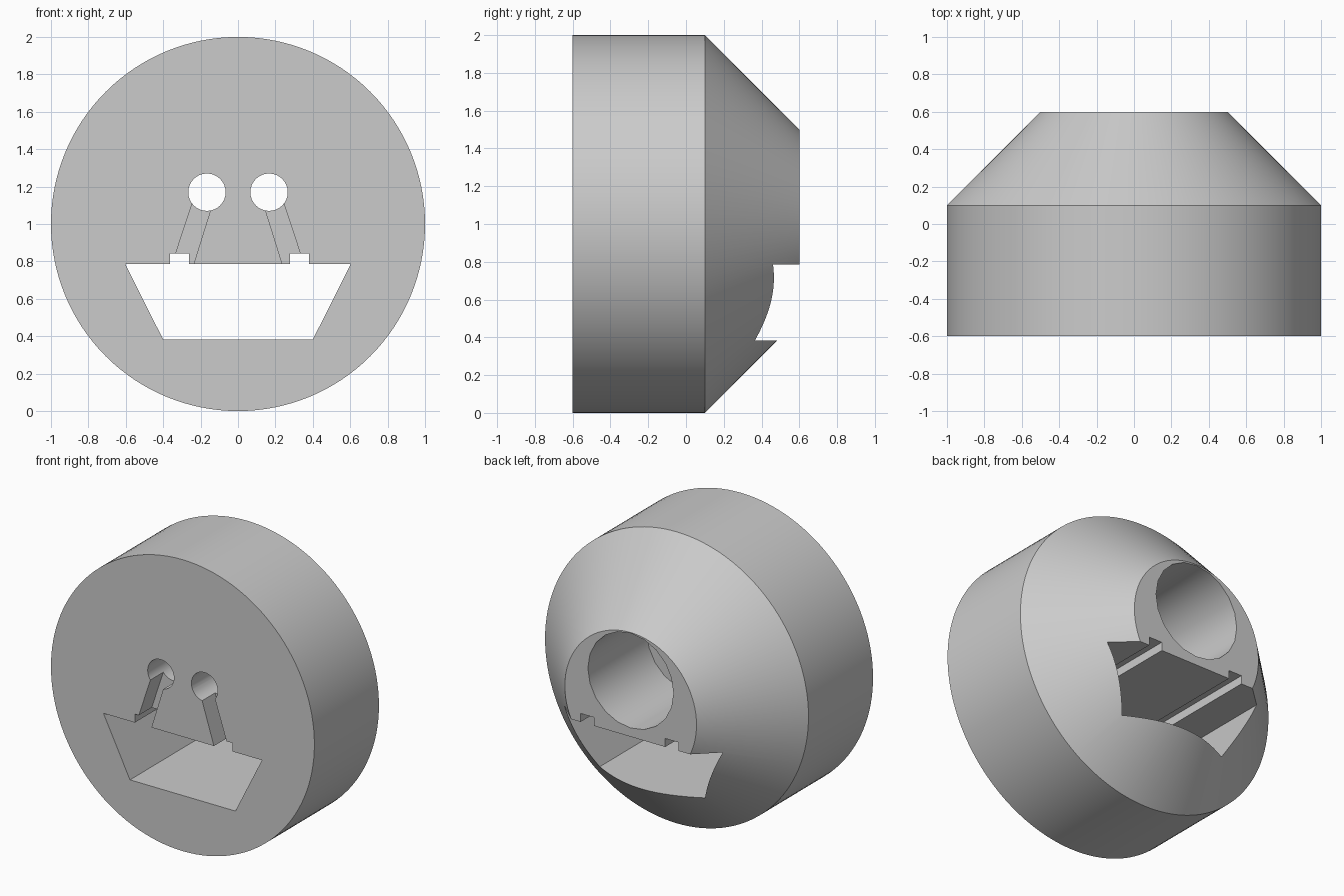
import bpy, bmesh, math
from mathutils import Matrix, Vector

if "Cube" in bpy.data.objects:
    bpy.data.objects.remove(bpy.data.objects["Cube"], do_unlink=True)

FRONT, RIM, BACK = -0.6, 0.1, 0.6
EYE_X, EYE_Z = 0.166, 1.17

grey = bpy.data.materials.new("plain grey")
grey.use_nodes = True
colour = (0.6, 0.6, 0.6, 1)
grey.diffuse_color = colour
grey.node_tree.nodes["Principled BSDF"].inputs["Base Color"].default_value = colour


def make_object(name, bm):
    bmesh.ops.recalc_face_normals(bm, faces=bm.faces)
    mesh = bpy.data.meshes.new(name)
    bm.to_mesh(mesh)
    bm.free()
    mesh.materials.append(grey)
    obj = bpy.data.objects.new(name, mesh)
    bpy.context.collection.objects.link(obj)
    return obj


def prism(name, outline, y0, y1):
    """Extrude an (x, z) outline along y."""
    bm = bmesh.new()
    face = bm.faces.new([bm.verts.new((x, y0, z)) for x, z in outline])
    grown = bmesh.ops.extrude_face_region(bm, geom=[face])["geom"]
    verts = [v for v in grown if isinstance(v, bmesh.types.BMVert)]
    bmesh.ops.translate(bm, verts=verts, vec=(0, y1 - y0, 0))
    return make_object(name, bm)


def circle(x, z, radius, sides):
    steps = [math.tau * i / sides for i in range(sides)]
    return [(x + radius * math.cos(a), z + radius * math.sin(a)) for a in steps]


def cut(target, cutter):
    mod = target.modifiers.new(cutter.name, "BOOLEAN")
    mod.operation, mod.solver, mod.object = "DIFFERENCE", "EXACT", cutter
    bpy.context.view_layer.objects.active = target
    bpy.ops.object.modifier_apply(modifier=mod.name)
    bpy.data.objects.remove(cutter, do_unlink=True)


# Round body with a tapered back, turned about the y axis
bm = bmesh.new()
profile = [(0, FRONT), (1, FRONT), (1, RIM), (0.5, BACK), (0, BACK)]
verts = [bm.verts.new((0, y, 1 + r)) for r, y in profile]
edges = [bm.edges.new(pair) for pair in zip(verts, verts[1:])]
bmesh.ops.spin(bm, geom=verts + edges, cent=(0, 0, 1), axis=(0, 1, 0),
               angle=math.tau, steps=128, use_duplicate=False)
bmesh.ops.remove_doubles(bm, verts=bm.verts, dist=0.0001)
bmesh.ops.dissolve_limit(bm, angle_limit=0.01, verts=bm.verts, edges=bm.edges)
body = make_object("body", bm)

# Tapered channel through the lower half, with two square grooves in its roof
roof, groove = 0.785, 0.843
channel = [(-0.4, 0.382), (0.4, 0.382), (0.602, roof),
           (0.38, roof), (0.38, groove), (0.279, groove), (0.279, roof),
           (-0.262, roof), (-0.262, groove), (-0.363, groove), (-0.363, roof),
           (-0.602, roof)]
cut(body, prism("channel", channel, FRONT - 0.1, BACK + 0.1))

# Wide bore from the back
cut(body, prism("bore", circle(0, EYE_Z, 0.325, 20), -0.04, BACK + 0.1))

# Two small holes into the bore, each with a shallow slanted slot below
for side in (-1, 1):
    hole = circle(side * EYE_X, EYE_Z, 0.1, 32)
    cut(body, prism("hole", hole, FRONT - 0.1, 0.1))
    slot = [(side * x, z) for x, z in
            [(0.225, EYE_Z), (0.117, EYE_Z), (0.264, 0.7), (0.38, 0.7)]]
    cut(body, prism("slot", slot, FRONT - 0.1, FRONT + 0.14))

# Smooth curved walls, sharp rims
bpy.ops.object.select_all(action="DESELECT")
body.select_set(True)
bpy.context.view_layer.objects.active = body
bpy.ops.object.shade_smooth_by_angle(angle=math.radians(30))
